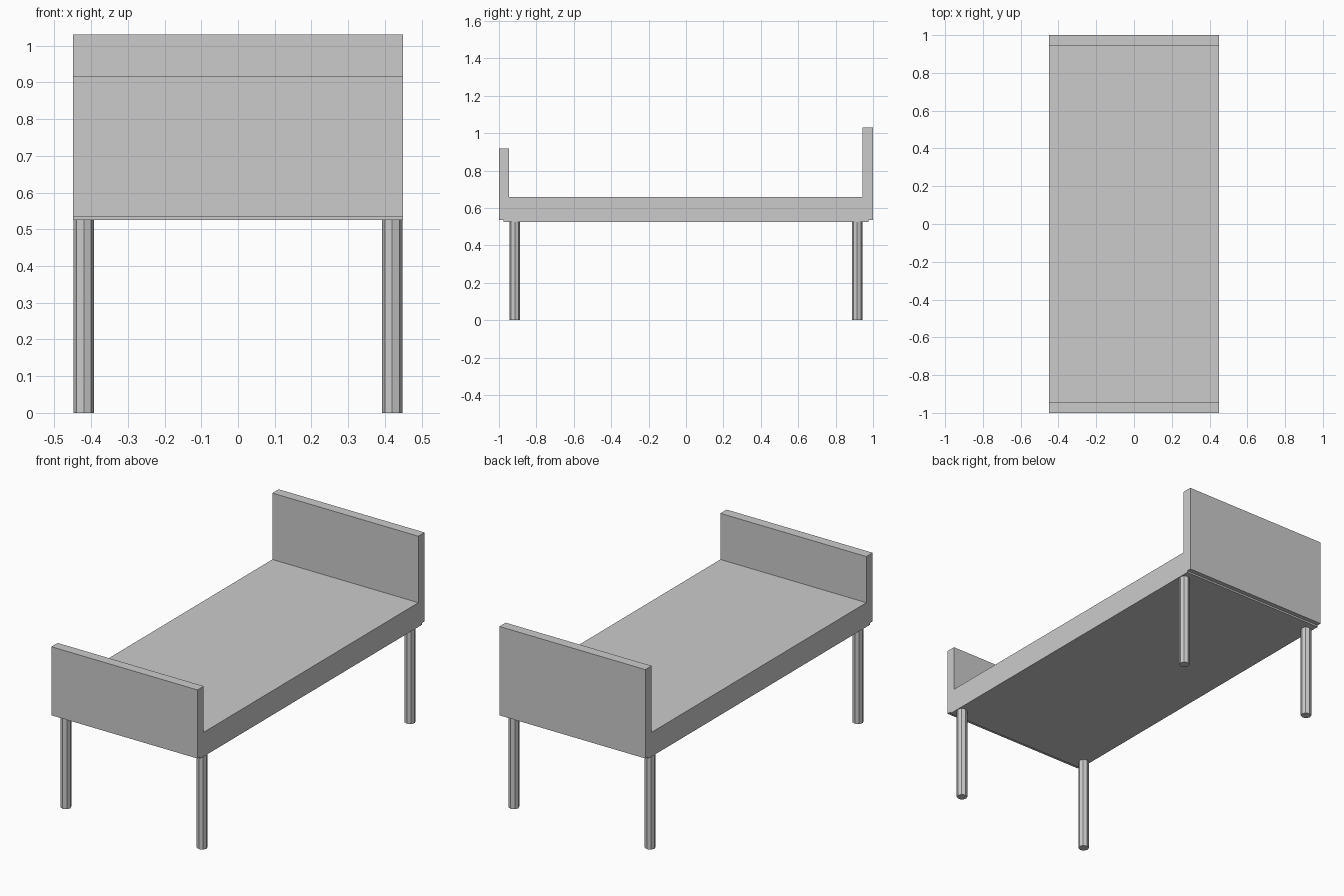
import bpy

cube = bpy.data.objects.get("Cube")
if cube:
    bpy.data.objects.remove(cube, do_unlink=True)

# Single plain grey for the whole bed
GREY = (0.6, 0.6, 0.6, 1)
grey = bpy.data.materials.new("plain_grey")
grey.use_nodes = True
grey.diffuse_color = GREY
grey.node_tree.nodes["Principled BSDF"].inputs["Base Color"].default_value = GREY

HALF_WIDTH = 0.45
BOARD_BOTTOM = 0.535
BASE_BOTTOM = 0.525


def finish(name):
    obj = bpy.context.object
    obj.name = name
    obj.data.materials.append(grey)
    return obj


def box(name, y0, y1, z0, z1):
    """Full-width box spanning the given depth and height."""
    bpy.ops.mesh.primitive_cube_add(size=1, location=(0, (y0 + y1) / 2, (z0 + z1) / 2))
    bpy.context.object.scale = (2 * HALF_WIDTH, y1 - y0, z1 - z0)
    bpy.ops.object.transform_apply(location=False, rotation=False, scale=True)
    return finish(name)


# Mattress base and the two end boards
box("mattress_base", -0.975, 0.975, BASE_BOTTOM, 0.66)
box("footboard", -1.0, -0.945, BOARD_BOTTOM, 0.917)
box("headboard", 0.945, 1.0, BOARD_BOTTOM, 1.03)

# Four eight-sided legs
for end, y in (("front", -0.915), ("back", 0.915)):
    for side, x in (("right", -0.42), ("left", 0.42)):
        bpy.ops.mesh.primitive_cylinder_add(
            vertices=8, radius=0.028, depth=BASE_BOTTOM,
            location=(x, y, BASE_BOTTOM / 2))
        finish(f"{end}_{side}_leg")
